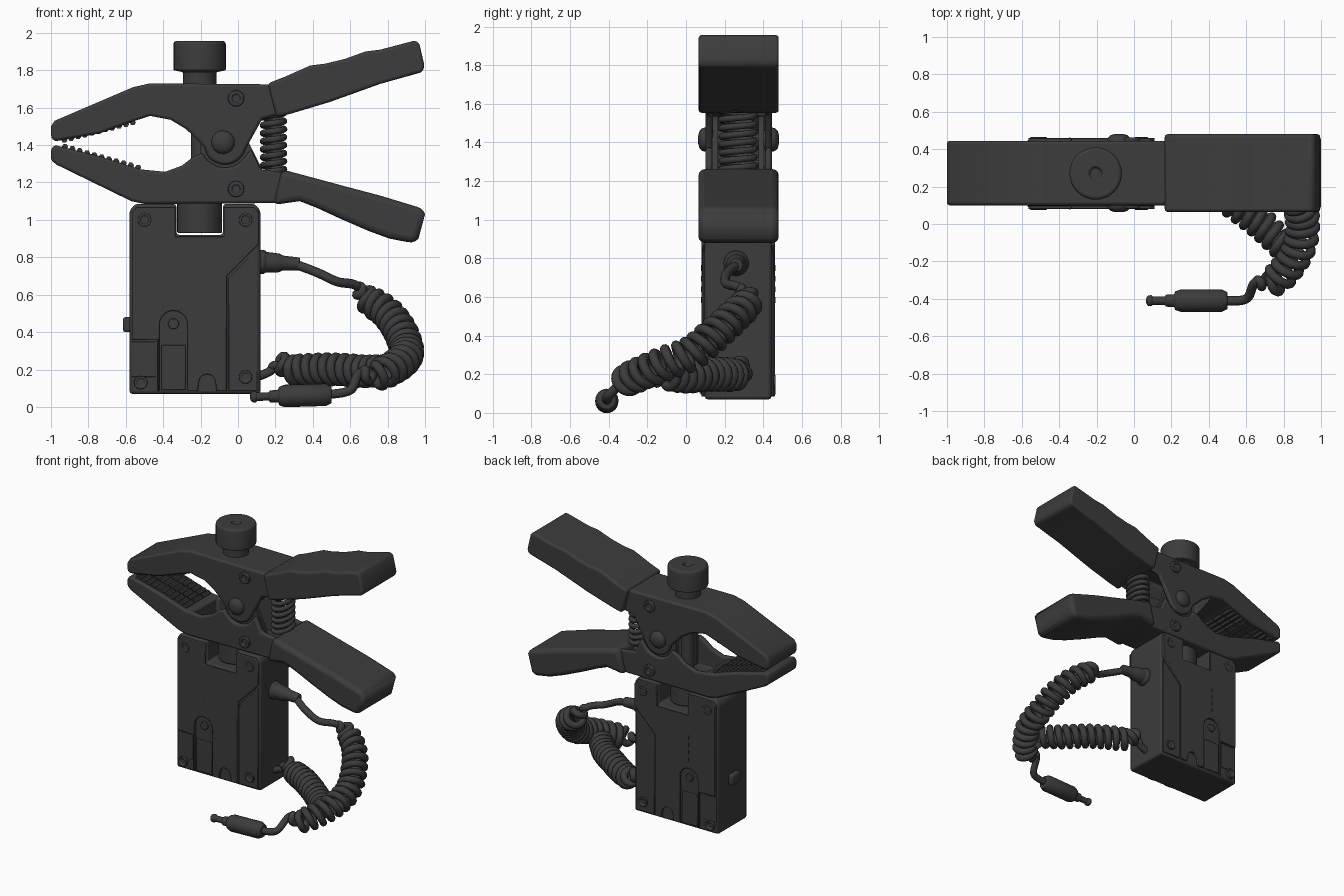
import bpy, bmesh, math
from mathutils import Vector, Matrix

if "Cube" in bpy.data.objects:
    bpy.data.objects.remove(bpy.data.objects["Cube"])

dark = bpy.data.materials.new("dark_plastic")
dark.use_nodes = True
GREY = (0.045, 0.045, 0.045, 1)
dark.diffuse_color = GREY
dark.node_tree.nodes["Principled BSDF"].inputs["Base Color"].default_value = GREY
MID = 0.27  # middle plane of the clamp


def select(ob):
    bpy.ops.object.select_all(action="DESELECT")
    ob.select_set(True)
    bpy.context.view_layer.objects.active = ob


def finish(name, bm, bevel=0.0, cutter=None, segments=2):
    bmesh.ops.recalc_face_normals(bm, faces=bm.faces)
    me = bpy.data.meshes.new(name)
    bm.to_mesh(me)
    bm.free()
    ob = bpy.data.objects.new(name, me)
    bpy.context.collection.objects.link(ob)
    me.materials.append(dark)
    select(ob)
    if cutter:
        mod = ob.modifiers.new("hollow", "BOOLEAN")
        mod.object, mod.operation, mod.solver = cutter, "DIFFERENCE", "EXACT"
        bpy.ops.object.modifier_apply(modifier=mod.name)
        bpy.data.objects.remove(cutter)
    if bevel:
        mod = ob.modifiers.new("bevel", "BEVEL")
        mod.width, mod.segments, mod.limit_method = bevel, segments, "ANGLE"
        mod.angle_limit = math.radians(35)
    select(ob)
    bpy.ops.object.shade_smooth_by_angle(angle=math.radians(40))
    return ob


def prism(name, outline, y0, y1, bevel=0.0, cutter=None, segments=2):
    """Extrude an x-z outline from y0 to y1."""
    bm = bmesh.new()
    face = bm.faces.new([bm.verts.new((x, y0, z)) for x, z in outline])
    ext = bmesh.ops.extrude_face_region(bm, geom=[face])
    verts = [v for v in ext["geom"] if isinstance(v, bmesh.types.BMVert)]
    bmesh.ops.translate(bm, verts=verts, vec=(0, y1 - y0, 0))
    return finish(name, bm, bevel, cutter, segments)


def rect(x0, x1, z0, z1):
    return [(x0, z0), (x1, z0), (x1, z1), (x0, z1)]


def arc(cx, cz, r, a0, a1, n=10):
    return [(cx + r * math.cos(math.radians(a0 + (a1 - a0) * i / n)),
             cz + r * math.sin(math.radians(a0 + (a1 - a0) * i / n))) for i in range(n + 1)]


def lathe(name, profile, origin, axis, bevel=0.006, sides=32):
    """Spin (radius, height) pairs about an axis."""
    bm = bmesh.new()
    rings = [[bm.verts.new((r * math.cos(math.tau * i / sides), r * math.sin(math.tau * i / sides), h))
              for i in range(sides)] for r, h in profile]
    for a, b in zip(rings, rings[1:]):
        for i in range(sides):
            j = (i + 1) % sides
            bm.faces.new((a[i], a[j], b[j], b[i]))
    bm.faces.new(rings[0])
    bm.faces.new(rings[-1])
    turn = Vector(axis).to_track_quat("Z", "Y").to_matrix().to_4x4()
    bm.transform(Matrix.Translation(origin) @ turn)
    return finish(name, bm, bevel)


def tube(name, points, radius):
    cu = bpy.data.curves.new(name, "CURVE")
    cu.dimensions = "3D"
    cu.bevel_depth, cu.bevel_resolution, cu.use_fill_caps = radius, 3, True
    sp = cu.splines.new("POLY")
    sp.points.add(len(points) - 1)
    for p, co in zip(sp.points, points):
        p.co = (*co, 1)
    cu.materials.append(dark)
    ob = bpy.data.objects.new(name, cu)
    bpy.context.collection.objects.link(ob)
    select(ob)
    bpy.ops.object.convert(target="MESH")
    bpy.ops.object.shade_smooth_by_angle(angle=math.radians(60))


def coiled(ctrl, pitch, stretch_y=1.0):
    """Smooth path through (x, y, z, coil radius) points, wound where the radius is positive."""
    c = [Vector(p) for p in ctrl]
    c = [c[0]] + c + [c[-1]]
    path = []
    for a, b, d, e in zip(c, c[1:], c[2:], c[3:]):
        for i in range(80):
            t = i / 80
            path.append(0.5 * (2 * b + (d - a) * t + (2 * a - 5 * b + 4 * d - e) * t * t
                               + (3 * b - a - 3 * d + e) * t ** 3))
    out, phase, last = [], 0.0, 0.0
    normal = Vector((0, 1, 0))
    for p, q in zip(path, path[1:]):
        pos, step = p.xyz, q.xyz - p.xyz
        tan = step.normalized()
        normal = (normal - tan * normal.dot(tan)).normalized()
        r = max(p.w, 0)
        if r > 0.004:
            turns = max(1, math.ceil(step.length / pitch * 14))
        else:
            turns = 1
        for k in range(turns):
            if r > 0.004:
                phase += math.tau * step.length / pitch / turns
            off = r * (normal * math.cos(phase) * stretch_y + tan.cross(normal) * math.sin(phase))
            out.append(pos + step * k / turns + off)
    return out


# Jaws: hollow channels with solid toothed noses
upper_bite = [(-0.98, 1.42), (-0.74, 1.462), (-0.55, 1.53), (-0.47, 1.556), (-0.36, 1.535), (-0.28, 1.487)]
lower_bite = [(-0.98, 1.40), (-0.74, 1.34), (-0.52, 1.27), (-0.39, 1.257), (-0.30, 1.29)]
hollow = prism("hollow_cutter", rect(-0.46, 0.5, 1.2, 1.67), 0.14, 0.41)
prism("upper_jaw", upper_bite + [(-0.22, 1.43), (-0.18, 1.39)] + arc(-0.07, 1.41, 0.115, 215, 345)
      + [(0.08, 1.45), (0.13, 1.54), (0.25, 1.57), (0.25, 1.72), (0.14, 1.725), (-0.47, 1.73),
         (-0.56, 1.71), (-0.98, 1.53), (-1.0, 1.50), (-1.0, 1.44)], 0.1, 0.445, 0.014, hollow)
hollow = prism("hollow_cutter", rect(-0.46, 0.5, 1.14, 1.6), 0.14, 0.41)
prism("lower_jaw", lower_bite + [(-0.24, 1.337), (-0.19, 1.36)] + arc(-0.07, 1.41, 0.13, 215, 320)
      + [(0.07, 1.38), (0.12, 1.27), (0.27, 1.25), (0.25, 1.09), (-0.50, 1.085), (-0.57, 1.10),
         (-0.97, 1.295), (-1.0, 1.32), (-1.0, 1.38)], 0.1, 0.445, 0.014, hollow)
for side, y in (("front", 0.135), ("back", 0.375)):
    prism(side + "_inner_cheek", [(-0.2, 1.15), (0.13, 1.15), (0.13, 1.27)]
          + arc(-0.07, 1.41, 0.13, 0, 180) + [(-0.2, 1.3)], y, y + 0.03)

# Gripping teeth in rows along each bite
for name, line, push in (("upper", upper_bite, -0.006), ("lower", lower_bite, 0.006)):
    (x0, z0), (x1, z1) = line[0], line[2]
    for i in range(11):
        t = 0.12 + 0.085 * i
        x, z = x0 + (x1 - x0) * t, z0 + (z1 - z0) * t + push
        for row in range(3):
            y = 0.125 + row * 0.1
            prism(f"{name}_tooth", arc(x, z, 0.017, 0, 300, 5), y, y + 0.09)

# Padded handles with finger waves
prism("upper_handle", [(0.16, 1.73), (0.25, 1.765), (0.385, 1.825), (0.465, 1.835), (0.57, 1.86),
      (0.68, 1.9), (0.76, 1.91), (0.95, 1.96), (0.97, 1.94), (0.998, 1.82), (0.985, 1.79),
      (0.76, 1.727), (0.49, 1.63), (0.28, 1.567), (0.205, 1.55)], 0.065, 0.48, 0.04, None, 3)
prism("lower_handle", [(0.19, 1.08), (0.33, 1.10), (0.42, 1.065), (0.55, 1.005), (0.7, 0.94),
      (0.81, 0.9), (0.94, 0.875), (0.965, 0.9), (1.0, 1.03), (0.99, 1.06), (0.76, 1.13),
      (0.57, 1.18), (0.385, 1.23), (0.235, 1.27)], 0.065, 0.48, 0.04, None, 3)

# Pivot bolts and side screws on both faces
for side, y, d in (("front", 0.1, -1), ("back", 0.445, 1)):
    lathe(side + "_pivot_bolt", [(0.065, -0.02), (0.06, 0.015), (0.045, 0.03), (0.02, 0.037)],
          (-0.08, y, 1.415), (0, d, 0))
    for z in (1.65, 1.165):
        lathe(side + "_jaw_screw", [(0.045, -0.02), (0.042, 0.016), (0.024, 0.018), (0.02, 0.008)],
              (-0.01, y, z), (0, d, 0), 0.003)
lathe("pivot_pin", [(0.05, 0), (0.05, 0.3)], (-0.08, 0.12, 1.415), (0, 1, 0))

# Return spring
tube("return_spring", coiled([(0.19, MID, 1.24, 0.057), (0.19, MID, 1.4, 0.057), (0.19, MID, 1.58, 0.057)],
                             0.043, 1.5), 0.017)

# Clamp screw and knob
lathe("clamp_screw", [(0.12, 0.93), (0.12, 1.1), (0.045, 1.1), (0.045, 1.7), (0.09, 1.7), (0.09, 1.79),
      (0.14, 1.8), (0.14, 1.945), (0.13, 1.957), (0.035, 1.957), (0.03, 1.935)], (-0.205, MID, 0), (0, 0, 1))

# Battery box with a top notch
prism("battery_box", [(-0.58, 0.07), (0.12, 0.07), (0.12, 1.05), (0.09, 1.085), (-0.08, 1.085),
      (-0.08, 0.92), (-0.33, 0.92), (-0.33, 1.085), (-0.55, 1.085), (-0.58, 1.05)], 0.097, 0.443, 0.015)
panel = ([(-0.565, 0.36), (-0.43, 0.36), (-0.43, 0.085), (-0.42, 0.085)] + arc(-0.345, 0.44, 0.075, 180, 0)
         + [(-0.27, 0.085), (-0.215, 0.085)] + arc(-0.165, 0.13, 0.045, 180, 0, 6)
         + [(-0.115, 0.085), (-0.06, 0.085), (-0.06, 0.70), (0.11, 0.87), (0.11, 1.04), (0.085, 1.07),
            (-0.075, 1.07), (-0.075, 0.91), (-0.335, 0.91), (-0.335, 1.07), (-0.54, 1.07), (-0.565, 1.04)])
side_panel = [(-0.05, 0.085), (0.105, 0.085), (0.105, 0.845), (-0.05, 0.69)]
for side, y, d in (("front", 0.1, -1), ("back", 0.44, 1)):
    prism(side + "_panel", panel, y, y + d * 0.021, 0.005)
    prism(side + "_side_panel", side_panel, y, y + d * 0.012, 0.004)
    prism(side + "_corner_panel", rect(-0.57, -0.44, 0.16, 0.35), y, y + d * 0.008, 0.003)
    prism(side + "_clip", rect(-0.41, -0.28, 0.09, 0.33), y, y + d * 0.014, 0.005)
    lathe(side + "_clip_screw", [(0.03, -0.01), (0.028, 0.017), (0.015, 0.017)], (-0.345, y, 0.445), (0, d, 0), 0.003)
    for x, z in ((-0.5, 1.0), (0.04, 1.0), (0.04, 0.16), (-0.52, 0.13)):
        lathe(side + "_box_screw", [(0.036, -0.01), (0.036, 0.024), (0.024, 0.024), (0.02, 0.017)],
              (x, y, z), (0, d, 0), 0.003, 20)
    for i in range(4):
        z = 0.57 + i * 0.055
        prism(side + "_vent", rect(-0.347, -0.339, z, z + 0.03), y, y + d * 0.023)
prism("side_switch", rect(-0.615, -0.57, 0.40, 0.48), 0.22, 0.32, 0.012)

# Strain relief and coiled cables
lathe("strain_relief", [(0.065, -0.02), (0.065, 0.02), (0.055, 0.03), (0.05, 0.1), (0.04, 0.12), (0.034, 0.21)],
      (0.12, 0.26, 0.775), (1, 0, -0.05))
tube("long_cable", coiled([
    (0.3, 0.26, 0.765, 0), (0.42, 0.21, 0.72, 0), (0.53, 0.21, 0.67, 0), (0.63, 0.27, 0.65, 0),
    (0.69, 0.32, 0.58, 0.055), (0.8, 0.25, 0.5, 0.066), (0.87, 0.14, 0.4, 0.07), (0.9, 0.03, 0.31, 0.07),
    (0.89, -0.1, 0.26, 0.07), (0.83, -0.22, 0.21, 0.068), (0.74, -0.31, 0.17, 0.06),
    (0.65, -0.31, 0.18, 0), (0.6, -0.40, 0.09, 0), (0.48, -0.41, 0.066, 0)], 0.06), 0.025)
tube("short_cable", coiled([
    (0.1, 0.27, 0.16, 0), (0.17, 0.27, 0.19, 0), (0.23, 0.28, 0.24, 0.03), (0.29, 0.26, 0.2, 0.06),
    (0.42, 0.19, 0.2, 0.066), (0.55, 0.1, 0.2, 0.066), (0.68, 0.0, 0.19, 0.066),
    (0.8, -0.12, 0.2, 0.06)], 0.057), 0.025)

# Cable plug
lathe("plug", [(0.045, 0), (0.06, 0.03), (0.06, 0.25), (0.05, 0.28), (0.034, 0.285), (0.032, 0.33),
      (0.022, 0.335), (0.022, 0.4), (0.03, 0.405), (0.028, 0.425), (0.015, 0.435)],
      (0.5, -0.41, 0.066), (-1, 0, -0.03), 0.004, 24)
